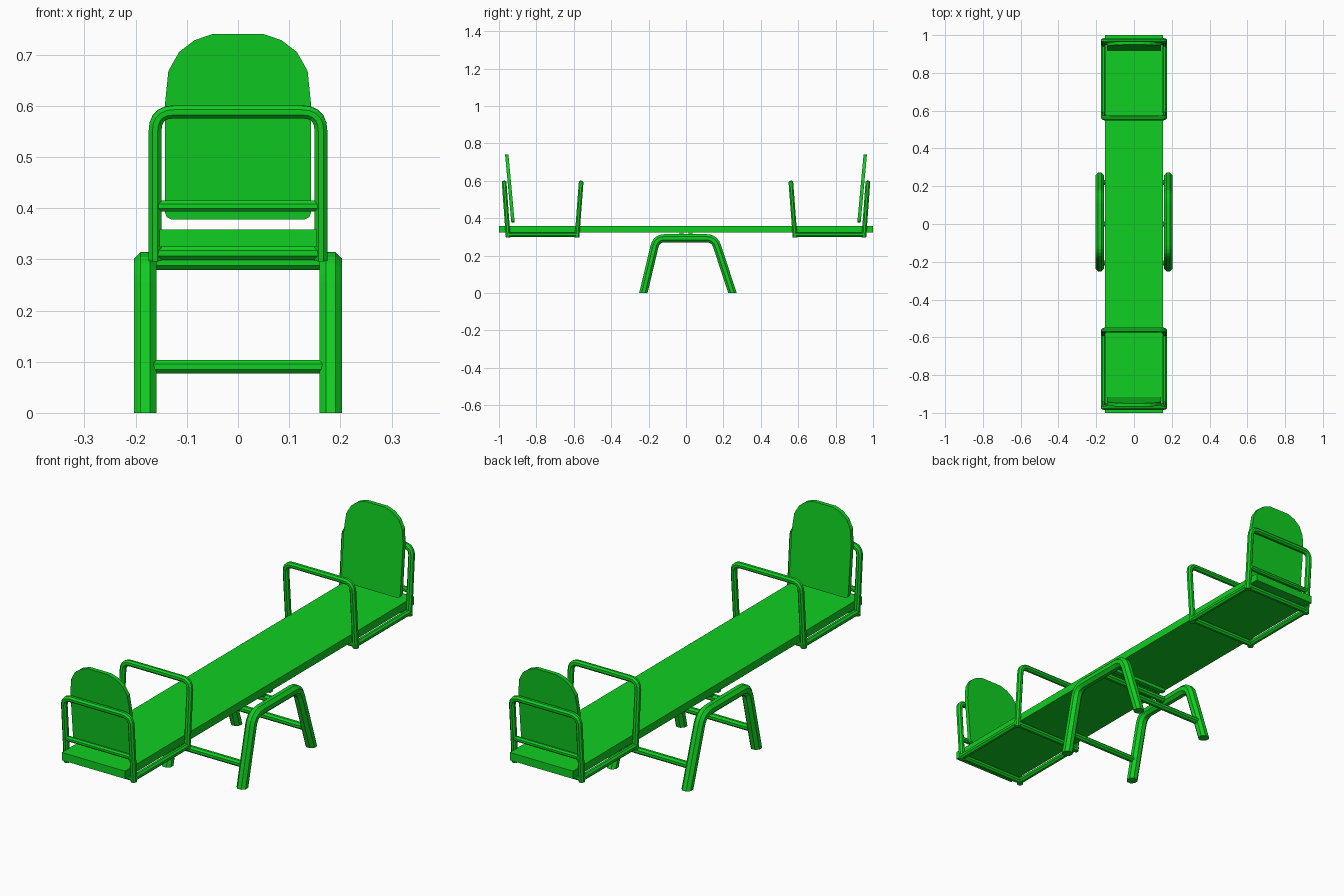
import bpy, bmesh, math
from mathutils import Vector

if "Cube" in bpy.data.objects:
    bpy.data.objects.remove(bpy.data.objects["Cube"], do_unlink=True)

GREEN = (0.005, 0.62, 0.016, 1)
paint = bpy.data.materials.new("green_paint")
paint.use_nodes = True
paint.diffuse_color = GREEN
paint.node_tree.nodes["Principled BSDF"].inputs["Base Color"].default_value = GREEN


def add_mesh(name, bm):
    bmesh.ops.recalc_face_normals(bm, faces=bm.faces)
    mesh = bpy.data.meshes.new(name)
    bm.to_mesh(mesh)
    bm.free()
    mesh.materials.append(paint)
    obj = bpy.data.objects.new(name, mesh)
    bpy.context.collection.objects.link(obj)
    return obj


def box(name, size, centre):
    bm = bmesh.new()
    bmesh.ops.create_cube(bm, size=1)
    bmesh.ops.scale(bm, vec=size, verts=bm.verts)
    bmesh.ops.translate(bm, vec=centre, verts=bm.verts)
    return add_mesh(name, bm)


def fillet(points, radius, steps=5):
    """Round every inner corner of a path."""
    pts = [Vector(p) for p in points]
    path = [pts[0]]
    for a, b, c in zip(pts, pts[1:], pts[2:]):
        start = b + (a - b).normalized() * radius
        end = b + (c - b).normalized() * radius
        for i in range(steps + 1):
            t = i / steps
            path.append(start.lerp(b, t).lerp(b.lerp(end, t), t))
    return path + [pts[-1]]


def tube(name, points, radius, bend=0, ground=False):
    """Eight-sided tube swept along a path lying in one plane."""
    path = fillet(points, bend) if bend else [Vector(p) for p in points]
    chord = path[-1] - path[0]
    normal = chord.cross(path[len(path) // 2] - path[0])
    if normal.length < 1e-6:
        normal = chord.cross(Vector((0, 0, 1)) if abs(chord.z) < 0.1 else Vector((1, 0, 0)))
    normal.normalize()
    bm = bmesh.new()
    rings = []
    for i, p in enumerate(path):
        before = (p - path[i - 1]).normalized() if i else None
        after = (path[i + 1] - p).normalized() if i < len(path) - 1 else None
        tangent = ((before or after) + (after or before)).normalized()
        side = tangent.cross(normal)
        ring = []
        for k in range(8):
            a = math.tau * (k + 0.5) / 8
            ring.append(bm.verts.new(p + radius * (math.cos(a) * side + math.sin(a) * normal)))
        rings.append(ring)
    for r, s in zip(rings, rings[1:]):
        for k in range(8):
            bm.faces.new((r[k], r[(k + 1) % 8], s[(k + 1) % 8], s[k]))
    bm.faces.new(rings[0])
    bm.faces.new(rings[-1])
    if ground:
        # Trim the feet flat at floor level
        cut = bmesh.ops.bisect_plane(bm, geom=bm.verts[:] + bm.edges[:] + bm.faces[:],
                                     plane_co=(0, 0, 0), plane_no=(0, 0, -1), clear_outer=True)
        edges = [e for e in cut["geom_cut"] if isinstance(e, bmesh.types.BMEdge)]
        bmesh.ops.holes_fill(bm, edges=edges)
    return add_mesh(name, bm)


def backrest(name, s):
    # Half outline of the rounded panel: across, up
    half = [(0.130, 0.378), (0.139, 0.382), (0.143, 0.392), (0.143, 0.6), (0.136, 0.668),
            (0.115, 0.705), (0.085, 0.728), (0.05, 0.74)]
    outline = half + [(-x, z) for x, z in reversed(half)]
    bm = bmesh.new()
    verts = [bm.verts.new((x, s * (0.916 + (z - 0.378) * 0.092), z)) for x, z in outline]
    face = bm.faces.new(verts)
    grown = bmesh.ops.extrude_face_region(bm, geom=[face])
    moved = [v for v in grown["geom"] if isinstance(v, bmesh.types.BMVert)]
    bmesh.ops.translate(bm, vec=(0, s * 0.018, 0), verts=moved)
    return add_mesh(name, bm)


# Plank
box("plank", (0.306, 2.0, 0.034), (0, 0, 0.341))

# Support stand
for s, side in ((-1, "right"), (1, "left")):
    x = s * 0.181
    tube(side + "_leg_frame", [(x, -0.24, -0.05), (x, -0.158, 0.293), (x, 0.152, 0.293),
                               (x, 0.265, -0.05)], 0.0235, 0.045, True)
for name, y, z in (("front_crossbar", -0.207, 0.09), ("back_crossbar", 0.22, 0.09),
                   ("pivot_bar", 0, 0.293)):
    tube(name, [(-0.175, y, z), (0.175, y, z)], 0.0145)
for s, end in ((-1, "front"), (1, "back")):
    box(end + "_pivot_rail", (0.29, 0.02, 0.02), (0, s * 0.024, 0.32))

# Seats at both ends
X = 0.162
R = 0.0135
for s, end in ((-1, "front"), (1, "back")):
    for part, low, high in (("handle", 0.583, 0.561), ("back_frame", 0.951, 0.972)):
        yl, yh = s * low, s * high
        tube(end + "_" + part, [(-X, yl, 0.297), (-X, yh, 0.588), (X, yh, 0.588), (X, yl, 0.297)],
             R, 0.037)
        tube(end + "_" + part + "_rung", [(-X, yl, 0.312), (X, yl, 0.312)], R)
    for t, side in ((-1, "right"), (1, "left")):
        tube(end + "_" + side + "_seat_rail", [(t * X, s * 0.575, 0.312), (t * X, s * 0.957, 0.312)], R)
    tube(end + "_back_rung", [(-X, s * 0.959, 0.404), (X, s * 0.959, 0.404)], 0.0115)
    backrest(end + "_backrest", s)
